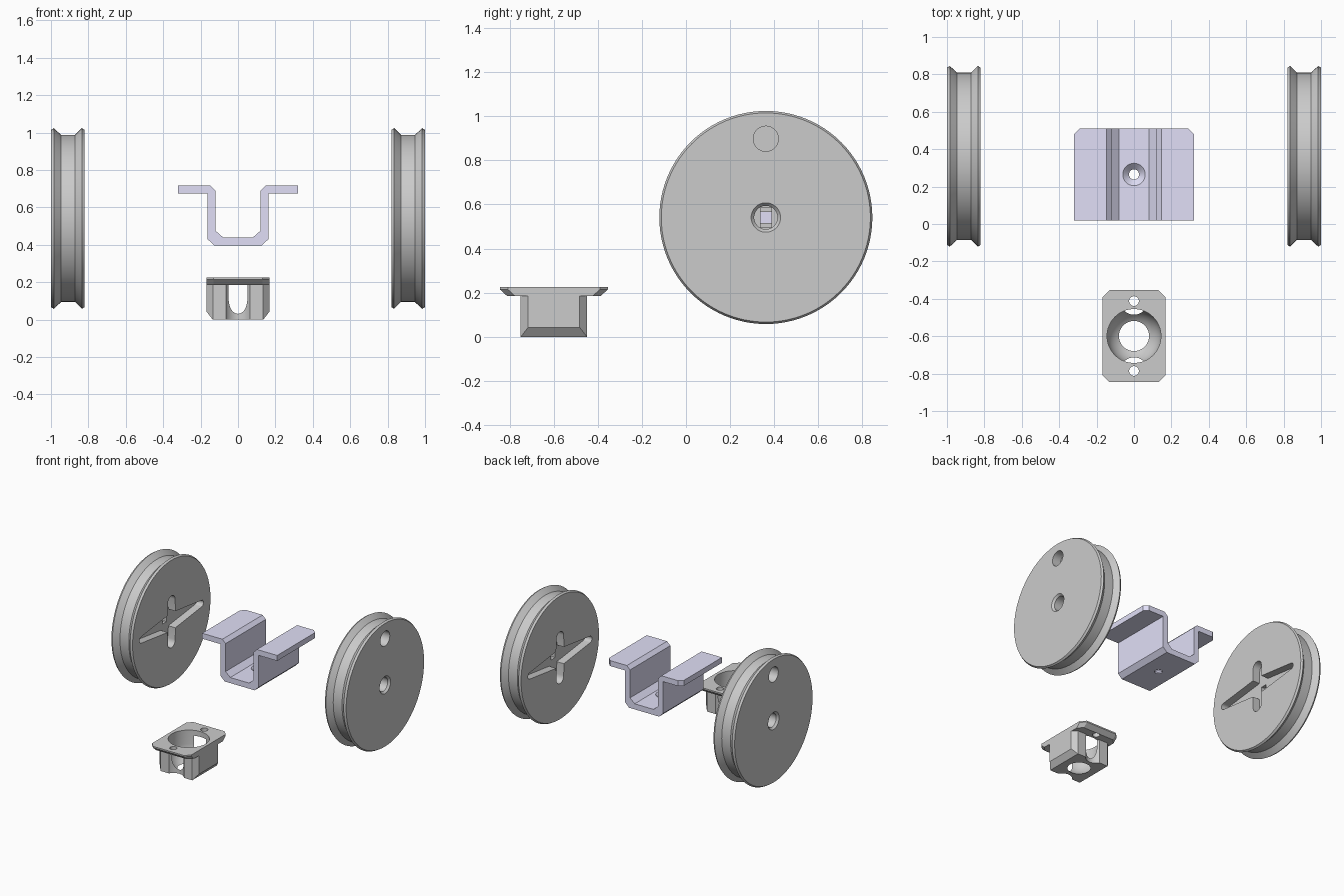
import bpy, bmesh, math
from mathutils import Vector

if "Cube" in bpy.data.objects:
    bpy.data.objects.remove(bpy.data.objects["Cube"])


def loft(name, rings):
    """Closed solid through a list of matching point rings."""
    bm = bmesh.new()
    vs = [[bm.verts.new(p) for p in r] for r in rings]
    n = len(rings[0])
    for a, b in zip(vs, vs[1:]):
        for i in range(n):
            j = (i + 1) % n
            bm.faces.new((a[i], a[j], b[j], b[i]))
    bm.faces.new(vs[0])
    bm.faces.new(vs[-1])
    bmesh.ops.recalc_face_normals(bm, faces=bm.faces)
    me = bpy.data.meshes.new(name)
    bm.to_mesh(me)
    bm.free()
    ob = bpy.data.objects.new(name, me)
    bpy.context.collection.objects.link(ob)
    return ob


def place(p, h, axis):
    return Vector({'X': (h, p[0], p[1]), 'Y': (p[0], h, p[1]), 'Z': (p[0], p[1], h)}[axis])


def prism(name, pts, h0, h1, axis):
    return loft(name, [[place(p, h, axis) for p in pts] for h in (h0, h1)])


def lathe(name, profile, c, axis, n=48):
    """Profile is (height, radius) pairs, c the centre across the axis."""
    ang = [2 * math.pi * i / n for i in range(n)]
    return loft(name, [[place((c[0] + r * math.cos(a), c[1] + r * math.sin(a)), h, axis)
                        for a in ang] for h, r in profile])


def boolean(ob, cutters, op='DIFFERENCE'):
    bpy.context.view_layer.objects.active = ob
    for c in cutters:
        c.hide_render = True
        m = ob.modifiers.new('cut', 'BOOLEAN')
        m.operation, m.solver, m.object = op, 'EXACT', c
        bpy.ops.object.modifier_apply(modifier=m.name)
        bpy.data.objects.remove(c)


def smooth(ob):
    bpy.ops.object.select_all(action='DESELECT')
    ob.select_set(True)
    bpy.context.view_layer.objects.active = ob
    bpy.ops.object.shade_smooth_by_angle(angle=math.radians(25))


def octagon(x, y0, y1, c):
    return [(-x + c, y0), (x - c, y0), (x, y0 + c), (x, y1 - c),
            (x - c, y1), (-x + c, y1), (-x, y1 - c), (-x, y0 + c)]


# Wheels: grooved rim, arm-shaped pocket inside, stepped axle hole, finger hole outside
CY, CZ = 0.362, 0.541


def arm(length, mid, end, vertical):
    arc = [math.radians(-90 + 22.5 * i) for i in range(9)]
    tip = [(length - end + end * math.cos(a), end * math.sin(a)) for a in arc]
    pts = tip + [(0, mid)] + [(-u, -v) for u, v in tip] + [(0, -mid)]
    if vertical:
        pts = [(-v, u) for u, v in pts]
    return prism('arm_cutter', [(CY + u, CZ + v) for u, v in pts], 0.8, 0.88, 'X')


def rect(w, h):
    return [(CY - w, CZ - h), (CY + w, CZ - h), (CY + w, CZ + h), (CY - w, CZ + h)]


right = lathe('right_wheel', [(0.82, 0.474), (0.835, 0.483), (0.871, 0.447),
                              (0.946, 0.447), (0.985, 0.483), (1.0, 0.474)], (CY, CZ), 'X', 96)
boolean(right, [
    arm(0.39, 0.07, 0.025, False),
    arm(0.2, 0.047, 0.045, True),
    lathe('axle_cutter', [(0.92, 0.053), (0.985, 0.053), (1.01, 0.076)], (CY, CZ), 'X'),
    prism('slit_cutter', rect(0.025, 0.046), 0.905, 0.93, 'X'),
    prism('square_cutter', rect(0.025, 0.025), 0.87, 0.94, 'X'),
    lathe('finger_cutter', [(0.93, 0.057), (1.02, 0.057)], (CY, 0.898), 'X'),
])
left = right.copy()
left.data = right.data.copy()
left.name = 'left_wheel'
bpy.context.collection.objects.link(left)
for v in left.data.vertices:
    v.co.x *= -1
left.data.flip_normals()
smooth(right)
smooth(left)

# Motor bracket: channel profile with two flanges
half = [(0.08, 0.44), (0.12, 0.475), (0.12, 0.69), (0.147, 0.717), (0.32, 0.717),
        (0.32, 0.675), (0.162, 0.675), (0.162, 0.43), (0.128, 0.397)]
bracket = prism('motor_bracket', half + [(-x, z) for x, z in reversed(half)], 0.02, 0.51, 'Y')
corners = [prism('corner_cutter', [(s * 0.285, 0.515), (s * 0.325, 0.475), (s * 0.36, 0.55)],
                 0.6, 0.8, 'Z') for s in (-1, 1)]
boolean(bracket, corners + [
    lathe('screw_cutter', [(0.38, 0.027), (0.407, 0.027), (0.44, 0.06), (0.45, 0.07)],
          (0, 0.265), 'Z', 32)])
smooth(bracket)
mat = bpy.data.materials.new('lavender')
mat.diffuse_color = (0.75, 0.74, 0.93, 1)
mat.use_nodes = True
mat.node_tree.nodes["Principled BSDF"].inputs["Base Color"].default_value = mat.diffuse_color
bracket.data.materials.append(mat)

# Ball caster holder: chamfered body under a screw flange
BY = -0.599
caster = prism('ball_caster_holder', octagon(0.168, BY - 0.151, BY + 0.151, 0.034), 0, 0.2, 'Z')
boolean(caster, [prism('body_trim', [(-0.134, -0.001), (0.134, -0.001), (0.17, 0.045), (0.17, 0.3),
                                     (-0.17, 0.3), (-0.17, 0.045)], -0.9, -0.3, 'Y')], 'INTERSECT')
grooves = [lathe('screw_groove', [(-0.05, 0.073), (0.185, 0.073)], (0, BY + s * 0.187), 'Z', 40)
           for s in (-1, 1)]
boolean(caster, grooves)
flange = loft('flange', [[place(p, z, 'Z') for p in octagon(0.168, BY - d, BY + d, 0.036)]
                         for z, d in ((0.185, 0.212), (0.215, 0.245), (0.226, 0.245))])
boolean(caster, [flange], 'UNION')

# Ball socket: spherical bottom, straight top, plus the two screw holes
R, SZ = 0.144, 0.119
socket = [(SZ - R * math.cos(t), R * math.sin(t))
          for t in [math.radians(15 + 7.5 * i) for i in range(11)]] + [(0.25, R)]
screws = [lathe('screw_hole', [(0.1, 0.026), (0.25, 0.026)], (0, BY + s * 0.187), 'Z', 24)
          for s in (-1, 1)]
boolean(caster, [lathe('socket_cutter', socket, (0, BY), 'Z', 64)] + screws)
smooth(caster)
